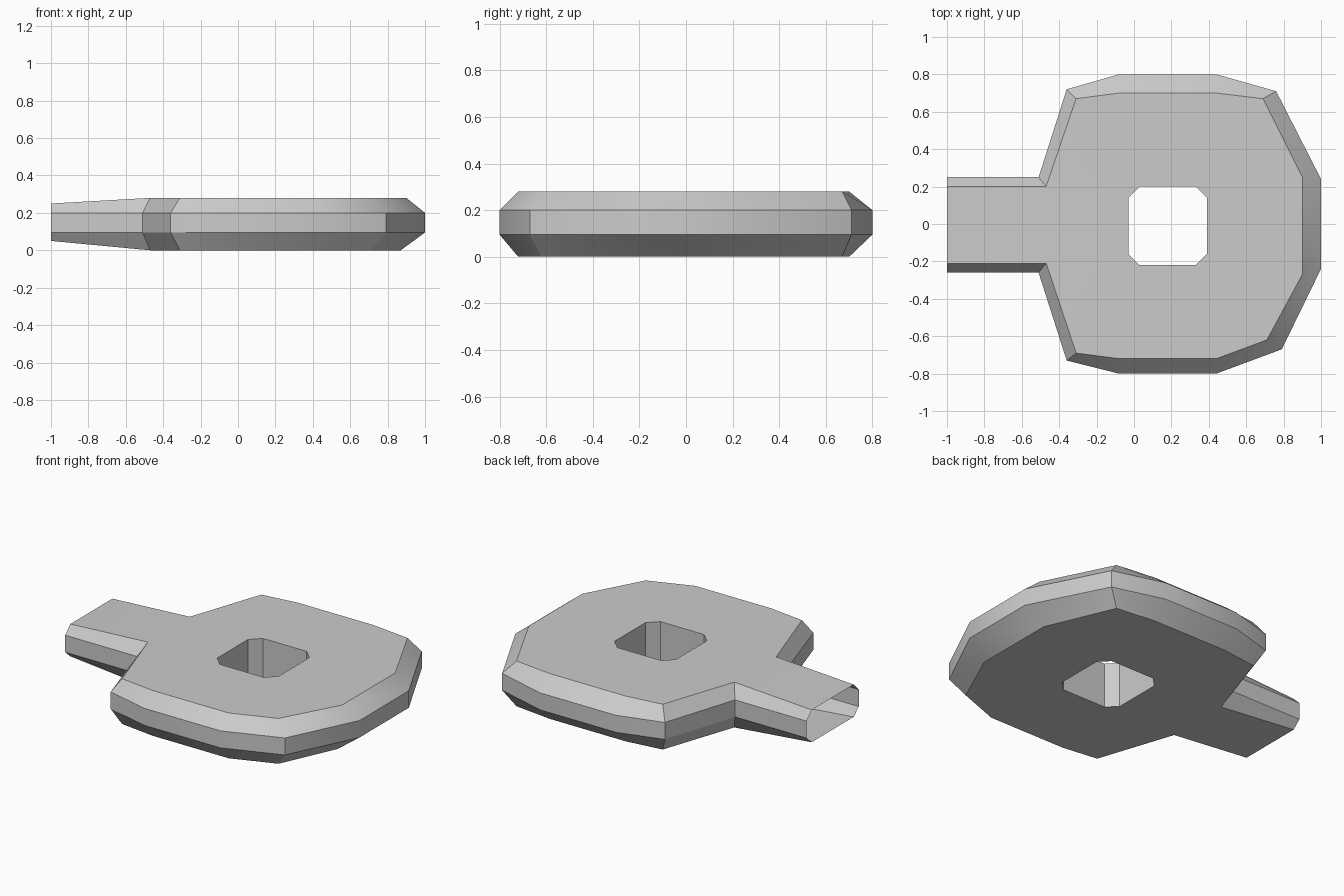
import bpy, bmesh, math

if "Cube" in bpy.data.objects:
    bpy.data.objects.remove(bpy.data.objects["Cube"])

# Widest outline of the plate, from the open tab end round and back
OUTER = [(-1, .25), (-.51, .25), (-.36, .72), (-.08, .80), (.44, .80), (.76, .71), (1, .24),
         (1, -.24), (.79, -.67), (.44, -.80), (-.08, -.80), (-.36, -.73), (-.51, -.26), (-1, -.26)]
# Outline of the flat top and bottom, inside the sloped rim
INNER = [(-1, .20), (-.47, .20), (-.31, .67), (-.08, .70), (.44, .70), (.69, .67), (.90, .25),
         (.90, -.27), (.71, -.62), (.44, -.72), (-.08, -.72), (-.31, -.69), (-.47, -.21), (-1, -.21)]
# Chamfered square hole
HOLE = [(-.03, .14), (.03, .20), (.33, .20), (.39, .14),
        (.39, -.16), (.33, -.22), (.03, -.22), (-.03, -.16)]

bm = bmesh.new()


def ring(points, z, end_z=None):
    """Row of vertices; end_z is the height at the tab end."""
    return [bm.verts.new((x, y, end_z if end_z is not None and x == -1 else z))
            for x, y in points]


def bridge(a, b, closed=False):
    for i in range(len(a) if closed else len(a) - 1):
        j = (i + 1) % len(a)
        bm.faces.new((a[i], a[j], b[j], b[i]))


def edges_of(loop):
    found = []
    for a, b in zip(loop, loop[1:] + loop[:1]):
        found.append(bm.edges.get((a, b)) or bm.edges.new((a, b)))
    return found


# Rim: bottom slope, upright band, top slope, left open at the tab end
bottom_pts = [(.87, y) if x == .90 else (x, y) for x, y in INNER]
rows = [ring(bottom_pts, 0, .05), ring(OUTER, .095), ring(OUTER, .2), ring(INNER, .28, .25)]
for low, high in zip(rows, rows[1:]):
    bridge(low, high)

# Hole walls
hole_low, hole_high = ring(HOLE, 0), ring(HOLE, .28)
bridge(hole_low, hole_high, True)

# Top and bottom faces: sloping tab plus flat body around the hole
for row, hole, up in ((rows[0], hole_low, -1), (rows[3], hole_high, 1)):
    bm.faces.new((row[0], row[1], row[12], row[13]))
    bmesh.ops.triangle_fill(bm, use_beauty=True, normal=(0, 0, up),
                            edges=edges_of(row[1:13]) + edges_of(hole))

bmesh.ops.recalc_face_normals(bm, faces=bm.faces)
mesh = bpy.data.meshes.new("plate_with_tab")
bm.to_mesh(mesh)
bm.free()
plate = bpy.data.objects.new("plate_with_tab", mesh)
bpy.context.collection.objects.link(plate)

# Soft shading along the gentle turns, crisp rim edges
bpy.context.view_layer.objects.active = plate
plate.select_set(True)
bpy.ops.object.shade_smooth_by_angle(angle=math.radians(30))
